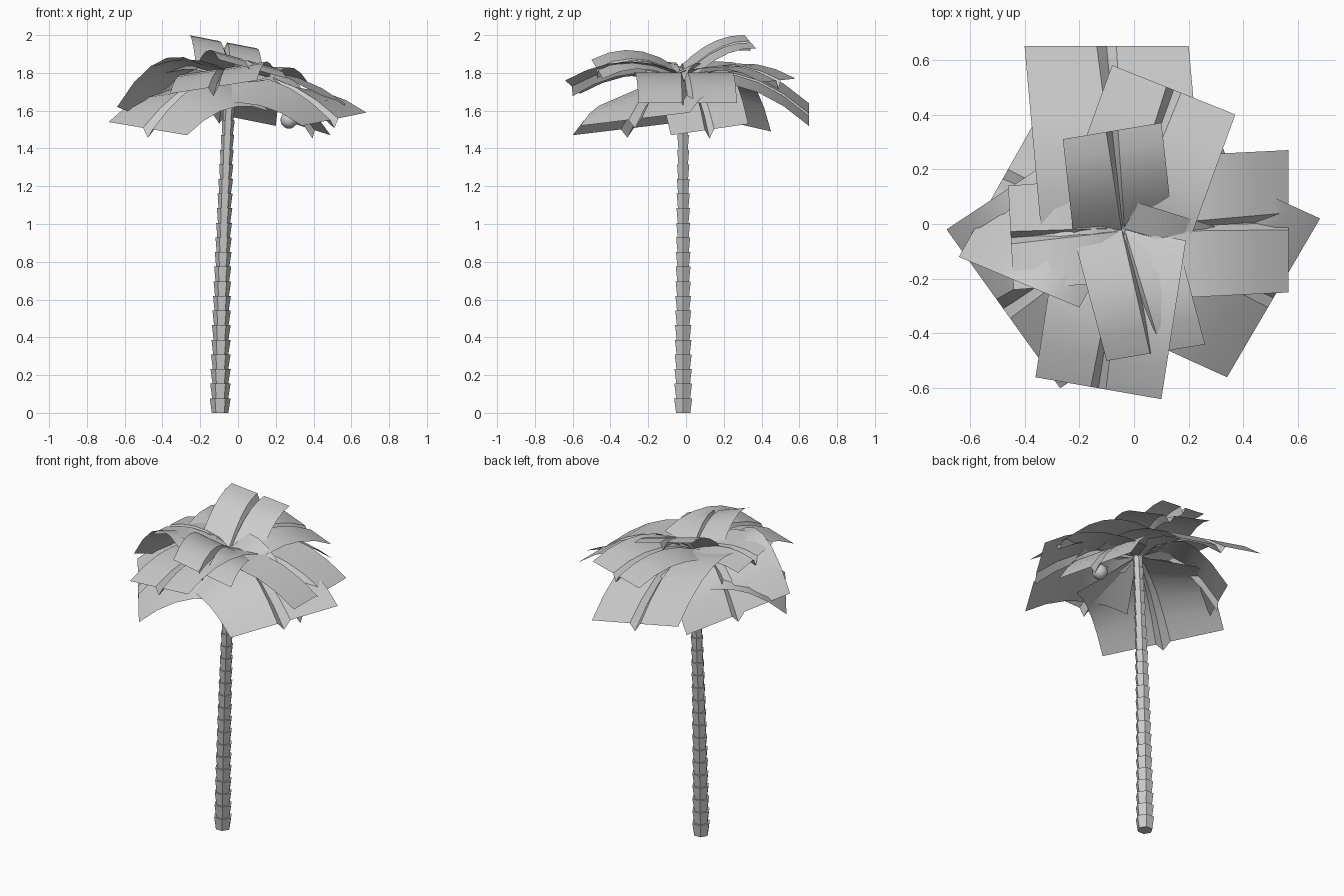
import bpy, bmesh, math
from mathutils import Vector

if "Cube" in bpy.data.objects:
    bpy.data.objects.remove(bpy.data.objects["Cube"], do_unlink=True)

# One plain grey for the whole tree
grey = bpy.data.materials.new("plain_grey")
grey.use_nodes = True
colour = (0.6, 0.6, 0.6, 1)
grey.diffuse_color = colour
grey.node_tree.nodes["Principled BSDF"].inputs["Base Color"].default_value = colour


def finish(bm, name, angle):
    mesh = bpy.data.meshes.new(name)
    bm.to_mesh(mesh)
    bm.free()
    mesh.materials.append(grey)
    obj = bpy.data.objects.new(name, mesh)
    bpy.context.collection.objects.link(obj)
    bpy.ops.object.select_all(action='DESELECT')
    obj.select_set(True)
    bpy.context.view_layer.objects.active = obj
    bpy.ops.object.shade_smooth_by_angle(angle=math.radians(angle))


# Trunk: stacked six-sided cups, each flaring towards its top
def trunk_centre(z):
    t = z / 1.78
    return Vector((-0.095 + 0.015 * t + 0.04 * t * t, -0.015, z))


def build_trunk(segments=23, top=1.78, sides=6):
    bm = bmesh.new()
    rings = []
    for i in range(segments):
        for end, flare in ((0, 0.78), (1, 1.0)):
            z = top * (i + end) / segments
            radius = (0.056 - 0.025 * z / top) * flare
            centre = trunk_centre(z)
            ring = []
            for k in range(sides):
                a = math.tau * k / sides
                ring.append(bm.verts.new(centre + Vector((math.cos(a), math.sin(a), 0)) * radius))
            rings.append(ring)
    for low, high in zip(rings, rings[1:]):
        for k in range(sides):
            n = (k + 1) % sides
            bm.faces.new((low[k], low[n], high[n], high[k]))
    bm.faces.new(rings[0][::-1])
    bm.faces.new(rings[-1])
    finish(bm, "trunk", 20)


# Frond: an arched card from the crown to two tip corners, with a V fold along it.
# The wings may droop at the crown end and level out towards the tip.
CROWN = Vector((-0.04, -0.02, 1.78))


def build_frond(name, corner_a, corner_b, bulge, droop=0, rows=5):
    a, b = Vector(corner_a), Vector(corner_b)
    tip, across = (a + b) / 2, b - a
    bm = bmesh.new()
    grid = []
    for i in range(rows + 1):
        t = i / rows
        centre = CROWN.lerp(tip, t)
        centre.z += 4 * bulge * t * (1 - t)
        fold = 0.015 + 0.045 * t
        wing = droop * (1 - t)
        row = []
        for u, drop in ((-0.5, wing), (-fold, 0), (0, fold * 0.8), (fold, 0), (0.5, wing)):
            row.append(bm.verts.new(centre + across * u - Vector((0, 0, drop))))
        grid.append(row)
    for near, far in zip(grid, grid[1:]):
        for k in range(len(near) - 1):
            bm.faces.new((near[k], near[k + 1], far[k + 1], far[k]))
    bm.normal_update()
    if sum(f.normal.z for f in bm.faces) < 0:
        bmesh.ops.reverse_faces(bm, faces=bm.faces[:])
    finish(bm, name, 25)


build_trunk()

fronds = (
    ("back_low_frond", (-0.40, 0.65, 1.64), (0.20, 0.65, 1.52), 0.10),
    ("back_left_high_frond", (-0.08, 0.58, 1.77), (0.37, 0.40, 1.75), 0.07),
    ("back_raised_frond", (-0.26, 0.31, 2.00), (0.10, 0.37, 1.93), 0.05),
    ("right_high_frond", (-0.46, 0.14, 1.80), (-0.44, -0.24, 1.84), 0.05),
    ("left_high_frond", (0.565, -0.25, 1.64), (0.565, 0.27, 1.64), 0.08),
    ("front_frond", (-0.36, -0.56, 1.69), (0.10, -0.64, 1.76), 0.07),
    ("front_top_frond", (-0.10, -0.50, 1.87), (0.26, -0.44, 1.77), 0.07),
    ("right_front_low_frond", (-0.685, -0.02, 1.54), (-0.27, -0.60, 1.47), 0.08, 0.15),
    ("left_front_low_frond", (0.68, 0.02, 1.59), (0.34, -0.56, 1.52), 0.08, 0.15),
    ("left_back_low_frond", (0.49, -0.08, 1.47), (0.30, 0.33, 1.53), 0.10),
    ("right_back_low_frond", (-0.64, -0.12, 1.62), (-0.32, 0.45, 1.49), 0.13),
    ("left_small_frond", (0.33, -0.25, 1.62), (0.33, -0.02, 1.73), 0.06),
)
for frond in fronds:
    build_frond(*frond)

# Coconut hanging under the crown
bm = bmesh.new()
bmesh.ops.create_uvsphere(bm, u_segments=16, v_segments=10, radius=0.045)
bmesh.ops.translate(bm, verts=bm.verts[:], vec=(0.27, 0.02, 1.55))
finish(bm, "coconut", 60)
